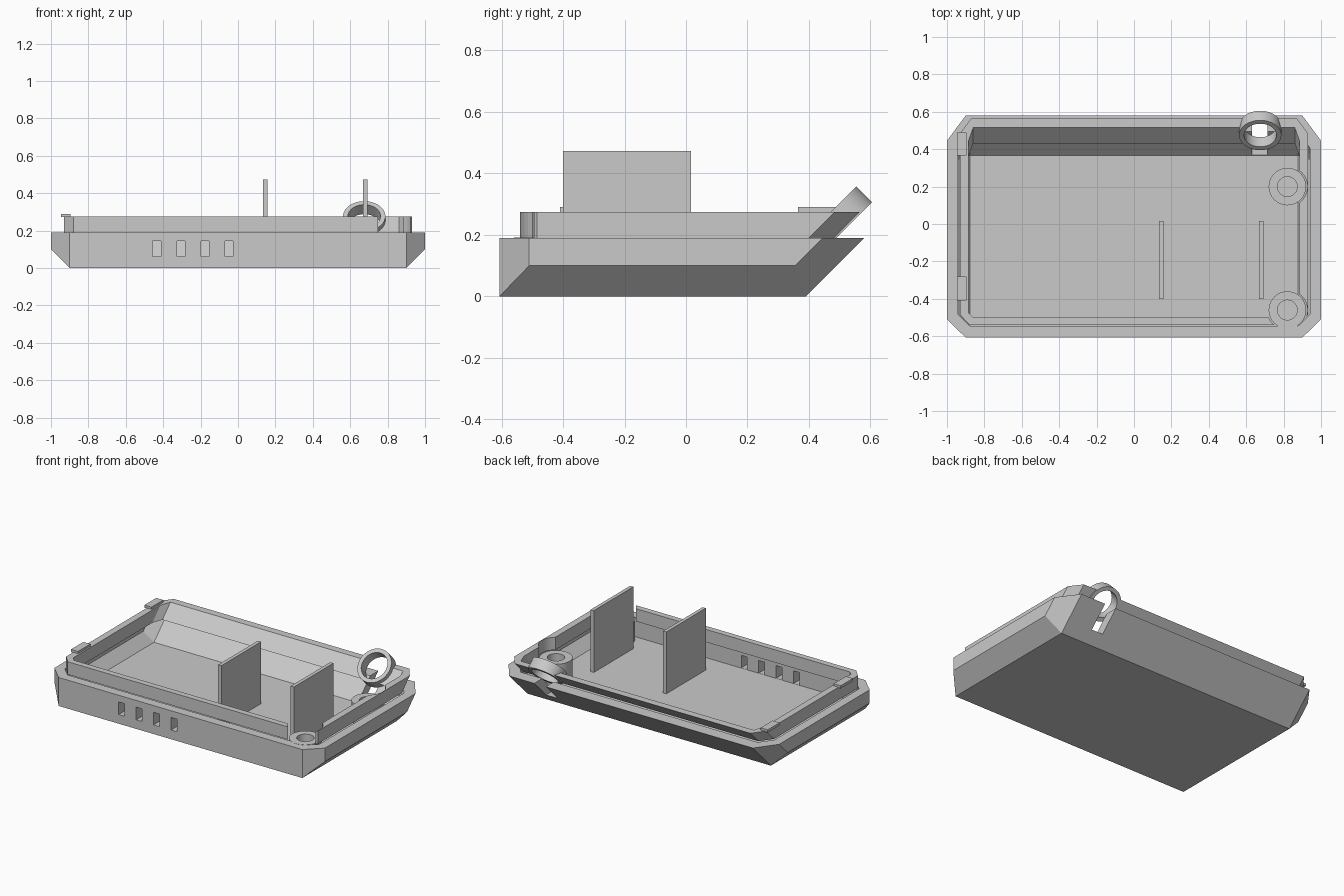
import bpy, bmesh, math
from mathutils import Vector, Matrix

if "Cube" in bpy.data.objects:
    bpy.data.objects.remove(bpy.data.objects["Cube"])

grey = bpy.data.materials.new("plain grey")
grey.diffuse_color = (0.59, 0.59, 0.59, 1)
grey.use_nodes = True
grey.node_tree.nodes["Principled BSDF"].inputs["Base Color"].default_value = grey.diffuse_color


def make(name, bm):
    bmesh.ops.recalc_face_normals(bm, faces=bm.faces)
    me = bpy.data.meshes.new(name)
    bm.to_mesh(me)
    bm.free()
    me.materials.append(grey)
    ob = bpy.data.objects.new(name, me)
    bpy.context.collection.objects.link(ob)
    return ob


def mirrored_solid(name, half):
    """Convex solid from points on the right half, mirrored across x."""
    bm = bmesh.new()
    for x, y, z in half:
        for s in (1, -1):
            bm.verts.new((s * x, y, z))
    bmesh.ops.convex_hull(bm, input=bm.verts)
    bmesh.ops.dissolve_limit(bm, angle_limit=0.03, verts=bm.verts, edges=bm.edges)
    return make(name, bm)


def box(name, x0, x1, y0, y1, z0, z1):
    bm = bmesh.new()
    bmesh.ops.create_cube(bm, size=1)
    for v in bm.verts:
        v.co = Vector(((x0 + x1) / 2 + v.co.x * (x1 - x0),
                       (y0 + y1) / 2 + v.co.y * (y1 - y0),
                       (z0 + z1) / 2 + v.co.z * (z1 - z0)))
    return make(name, bm)


def cylinder(name, r, a, b, sides=48):
    a, b = Vector(a), Vector(b)
    rot = (b - a).to_track_quat('Z', 'Y').to_matrix().to_4x4()
    bm = bmesh.new()
    bmesh.ops.create_cone(bm, cap_ends=True, segments=sides, radius1=r, radius2=r,
                          depth=(b - a).length,
                          matrix=Matrix.Translation((a + b) / 2) @ rot)
    return make(name, bm)


def cut(ob, cutters):
    bpy.context.view_layer.objects.active = ob
    for c in cutters:
        m = ob.modifiers.new("cut", 'BOOLEAN')
        m.operation, m.solver, m.object = 'DIFFERENCE', 'EXACT', c
        bpy.ops.object.modifier_apply(modifier=m.name)


def smooth(ob):
    bpy.ops.object.select_all(action='DESELECT')
    ob.select_set(True)
    bpy.context.view_layer.objects.active = ob
    bpy.ops.object.shade_smooth_by_angle(angle=math.radians(30))


# Outer tray with bevelled underside and leaning back
tray = mirrored_solid("tray", [
    (0.9, -0.607, 0), (0.9, 0.39, 0),
    (1, -0.51, 0.1), (1, 0.355, 0.1),
    (0.9, -0.607, 0.19), (1, -0.51, 0.19), (1, 0.445, 0.19), (0.9, 0.58, 0.19)])

# Hollow of the tray, an even wall thickness inside the shell
FLOOR = 0.06
hollow = mirrored_solid("hollow_cutter", [
    (0.876, -0.546, FLOOR), (0.876, 0.365, FLOOR),
    (0.94, -0.484, 0.125), (0.94, 0.343, 0.125),
    (0.876, -0.546, 0.25), (0.94, -0.484, 0.25),
    (0.94, 0.468, 0.25), (0.876, 0.555, 0.25)])


# Raised rim, leaning with the back wall
def ring_points(z, outline, back):
    (x1, y1), (x2, y2), (x3, d) = outline
    return [(x1, y1, z), (x2, y2, z), (x2, back - d, z), (x3, back, z)]


rim_outline = [(0.88, -0.54), (0.93, -0.485), (0.87, 0.08)]
rim = mirrored_solid("rim", ring_points(0.19, rim_outline, 0.48)
                     + ring_points(0.275, rim_outline, 0.565))
in_outline = [(0.86, -0.5), (0.885, -0.475), (0.86, 0.07)]
rim_inside = mirrored_solid("rim_cutter", ring_points(0.15, in_outline, 0.39)
                            + ring_points(0.3, in_outline, 0.54))

# Cutters: boss clearance, screw holes, slots, ring opening, back notch
spots = [(0.82, 0.2), (0.82, -0.46)]
clear = [cylinder("boss_clearance", 0.107, (x, y, 0.15), (x, y, 0.35)) for x, y in spots]
holes = [cylinder("screw_hole", 0.053, (x, y, FLOOR), (x, y, 0.35), 32) for x, y in spots]
slots = [box("slot_cutter", x - 0.022, x + 0.022, -0.7, -0.5, FLOOR + 0.001, 0.145)
         for x in (-0.435, -0.305, -0.177, -0.048)]
mid = Vector((0.675, 0.5, 0.252))
axis = Vector((0, 1, -1)).normalized()
bore = cylinder("ring_bore", 0.087, mid - axis * 0.1, mid + axis * 0.1)
seat = cylinder("ring_seat", 0.112, mid - axis * 0.1, mid + axis * 0.1)
notch = box("notch_cutter", 0.63, 0.715, 0.3, 0.7, FLOOR + 0.005, 0.25)

cut(tray, [hollow, notch] + slots)
cut(rim, [rim_inside, seat] + clear)

# Screw bosses
for (x, y), hole in zip(spots, holes):
    boss = cylinder("screw_boss", 0.1, (x, y, FLOOR - 0.01), (x, y, 0.191))
    cut(boss, [hole])
    smooth(boss)

# Tilted ring set into the back of the rim
ring = cylinder("tilted_ring", 0.113, mid - axis * 0.036, mid + axis * 0.036)
cut(ring, [bore])
smooth(ring)

# Upright dividers
for x in (0.146, 0.681):
    box("divider", x - 0.012, x + 0.012, -0.4, 0.017, FLOOR - 0.01, 0.473)

# Clips on the left rim
for y0, y1 in ((0.365, 0.49), (-0.41, -0.28)):
    box("clip", -0.947, -0.895, y0, y1, 0.272, 0.29)

# Remove the cutters
for c in [hollow, rim_inside, bore, seat, notch] + clear + holes + slots:
    bpy.data.objects.remove(c)
